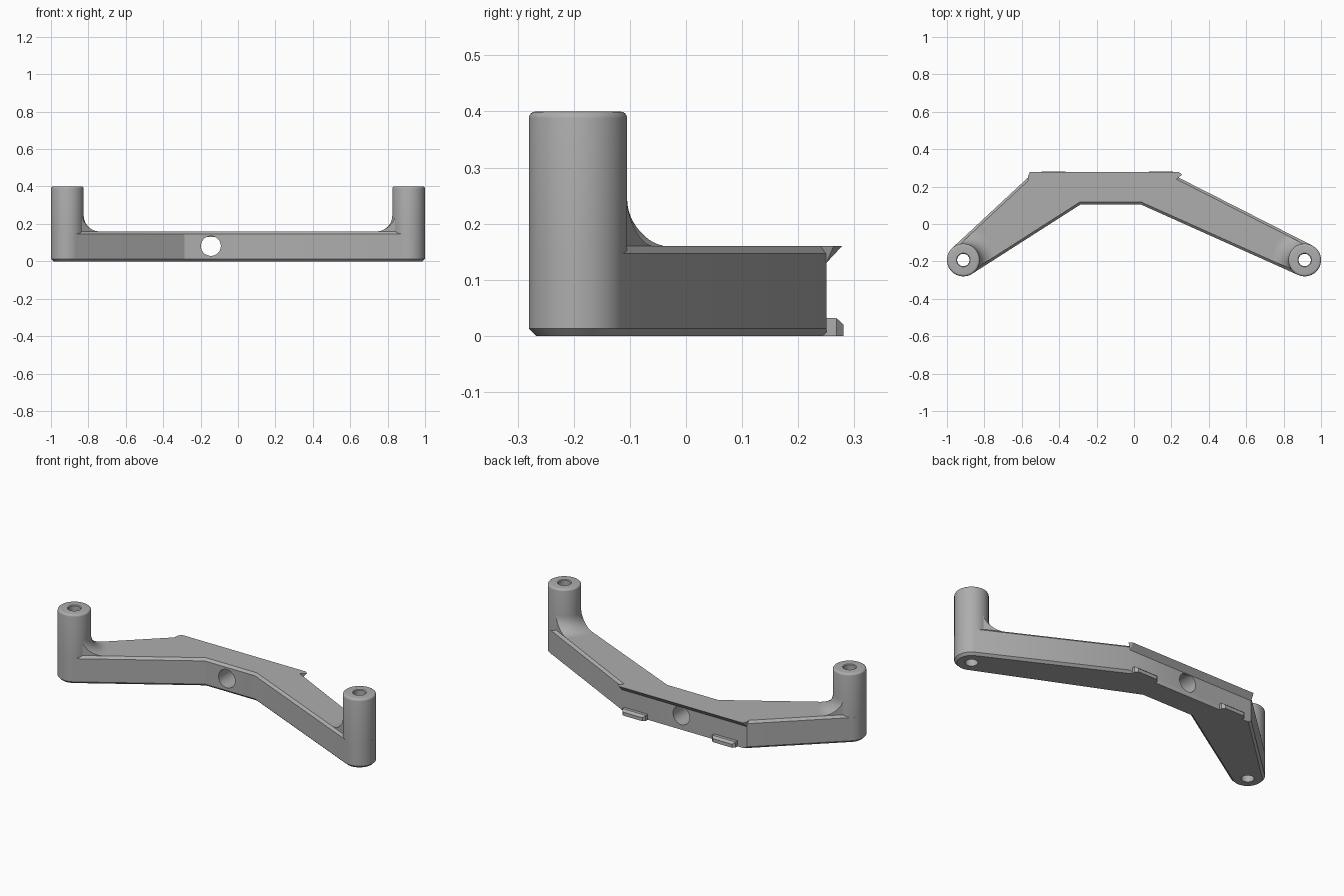
import bpy, bmesh, math
from mathutils import Vector

cube = bpy.data.objects.get("Cube")
if cube:
    bpy.data.objects.remove(cube, do_unlink=True)

grey = bpy.data.materials.new("grey plastic")
grey.use_nodes = True
COLOUR = (0.42, 0.42, 0.42, 1)
grey.diffuse_color = COLOUR
grey.node_tree.nodes["Principled BSDF"].inputs["Base Color"].default_value = COLOUR

R, HOLE = 0.0875, 0.033             # post and bolt hole radii
POST_X, POST_Y = 0.9125, -0.1925
ARM_TOP, POST_TOP, CH = 0.16, 0.4, 0.013
BACK_Y = 0.25
SEG = 64


def finish(bm, name):
    bmesh.ops.recalc_face_normals(bm, faces=bm.faces[:])
    mesh = bpy.data.meshes.new(name)
    bm.to_mesh(mesh)
    bm.free()
    mesh.materials.append(grey)
    ob = bpy.data.objects.new(name, mesh)
    bpy.context.collection.objects.link(ob)
    return ob


def activate(ob):
    bpy.ops.object.select_all(action="DESELECT")
    ob.select_set(True)
    bpy.context.view_layer.objects.active = ob


def boolean(ob, tool, operation):
    mod = ob.modifiers.new("cut", "BOOLEAN")
    mod.operation, mod.object, mod.solver = operation, tool, "EXACT"
    activate(ob)
    bpy.ops.object.modifier_apply(modifier=mod.name)
    bpy.data.objects.remove(tool, do_unlink=True)


def loft(name, rings, closed=False):
    """Bridge rings of points; cap the ends, or join them when closed."""
    bm = bmesh.new()
    loops = [[bm.verts.new(p) for p in ring] for ring in rings]
    pairs = list(zip(loops, loops[1:]))
    if closed:
        pairs.append((loops[-1], loops[0]))
    for a, b in pairs:
        for i in range(len(a)):
            bm.faces.new((a[i - 1], a[i], b[i], b[i - 1]))
    if not closed:
        bm.faces.new(loops[0])
        bm.faces.new(loops[-1])
    return finish(bm, name)


def circle(r, z, x):
    return [(x + r * math.cos(2 * math.pi * i / SEG),
             POST_Y + r * math.sin(2 * math.pi * i / SEG), z) for i in range(SEG)]


def lathe(name, profile, x):
    return loft(name, [circle(r, z, x) for r, z in profile], closed=True)


def hull(name, points):
    bm = bmesh.new()
    for p in points:
        bm.verts.new(p)
    bmesh.ops.convex_hull(bm, input=bm.verts[:])
    bmesh.ops.dissolve_limit(bm, angle_limit=0.01, verts=bm.verts[:], edges=bm.edges[:])
    return finish(bm, name)


def rod(r, depth, location, rotation=(0, 0, 0)):
    bpy.ops.mesh.primitive_cylinder_add(vertices=SEG, radius=r, depth=depth,
                                        location=location, rotation=rotation)
    tool = bpy.context.object
    tool.data.materials.append(grey)
    tool.hide_render = True
    return tool


def tangent_angle(cx, p, side):
    d = Vector((p[0] - cx, p[1] - POST_Y))
    return math.atan2(d.y, d.x) + side * math.acos(R / d.length)


def arc(cx, start, end, steps=32):
    end = start + (end - start) % (2 * math.pi)
    return [Vector((cx + R * math.cos(a), POST_Y + R * math.sin(a)))
            for a in (start + (end - start) * i / steps for i in range(steps + 1))]


def inset(poly, d):
    """Move every edge inward by d, except the flat back edge."""
    out = []
    for i, p in enumerate(poly):
        lines = []
        for a, b in ((poly[i - 1], p), (p, poly[(i + 1) % len(poly)])):
            t = (b - a).normalized()
            n = Vector((-t.y, t.x))
            back = abs(a.y - BACK_Y) + abs(b.y - BACK_Y) < 1e-4
            lines.append((n, n.dot(p) + (0 if back else d)))
        (n1, c1), (n2, c2) = lines
        det = n1.x * n2.y - n1.y * n2.x
        if abs(det) < 1e-3:
            out.append(p + n1 * (c1 - n1.dot(p)))
        else:
            out.append(Vector(((c1 * n2.y - c2 * n1.y) / det,
                               (n1.x * c2 - n2.x * c1) / det)))
    return out


def layer(poly, z):
    return [(p.x, p.y, z) for p in poly]


# Arm footprint: straight edges running tangent to both posts
fl, fr = Vector((-0.285, 0.105)), Vector((0.035, 0.105))
br, bl = Vector((0.235, BACK_Y)), Vector((-0.565, BACK_Y))
outline = [fl, fr]
outline += arc(POST_X, tangent_angle(POST_X, fr, 1), tangent_angle(POST_X, br, -1))
outline += [br, bl]
outline += arc(-POST_X, tangent_angle(-POST_X, bl, 1), tangent_angle(-POST_X, fl, -1))
small = inset(outline, CH)

# Arm with chamfered top and bottom edges
arm = loft("arm", [layer(small, 0), layer(outline, CH),
                   layer(outline, ARM_TOP - CH), layer(small, ARM_TOP)])
boolean(arm, rod(0.053, 1, (-0.145, 0.2, 0.082), (math.pi / 2, 0, 0)), "DIFFERENCE")
parts = [arm]

for side, x in (("right", -POST_X), ("left", POST_X)):
    boolean(arm, rod(HOLE, 1, (x, POST_Y, 0)), "DIFFERENCE")
    # Hollow post with a rounded rim
    rim = 0.012
    profile = [(HOLE, ARM_TOP - CH), (R, ARM_TOP - CH)]
    profile += [(R - rim + rim * math.cos(a), POST_TOP - rim + rim * math.sin(a))
                for a in (math.pi / 8 * i for i in range(5))]
    profile += [(HOLE + 0.004, POST_TOP), (HOLE, POST_TOP - 0.004)]
    parts.append(lathe(side + "_post", profile, x))
    # Concave fillet between post and arm, trimmed to the arm's width
    f = 0.085
    curve = [(R + f - f * math.cos(a), ARM_TOP + f - f * math.sin(a))
             for a in (math.pi / 24 * i for i in range(13))]
    fillet = lathe(side + "_fillet",
                   [(R - 0.01, ARM_TOP + f)] + curve
                   + [(R + f, ARM_TOP - 0.005), (R - 0.01, ARM_TOP - 0.005)], x)
    trim = loft("trim", [layer(small, 0.1), layer(small, 0.3)])
    boolean(fillet, trim, "INTERSECT")
    parts.append(fillet)

# Overhanging wedge lip along the top of the back
lip_top = [(-0.567, 0.235), (-0.567, 0.255), (-0.557, 0.278),
           (0.24, 0.278), (0.257, 0.263), (0.238, 0.25), (0.22, 0.235)]
lip_low = [(-0.565, 0.25), (0.235, 0.25), (-0.54, 0.235), (0.21, 0.235)]
parts.append(hull("back_lip", [(x, y, ARM_TOP) for x, y in lip_top]
                  + [(x, y, 0.13) for x, y in lip_low]))

# Locating tabs at the bottom of the back, with chamfered outer edges
for side, x in (("right", -0.43), ("left", 0.145)):
    points = []
    for s in (-1, 1):
        for half, y, top in ((0.075, 0.24, 0.032), (0.075, 0.268, 0.032),
                             (0.062, 0.281, 0.02)):
            points += [(x + s * half, y, 0), (x + s * half, y, top)]
    parts.append(hull(side + "_tab", points))

for ob in parts:
    activate(ob)
    bpy.ops.object.shade_smooth_by_angle(angle=math.radians(30))
